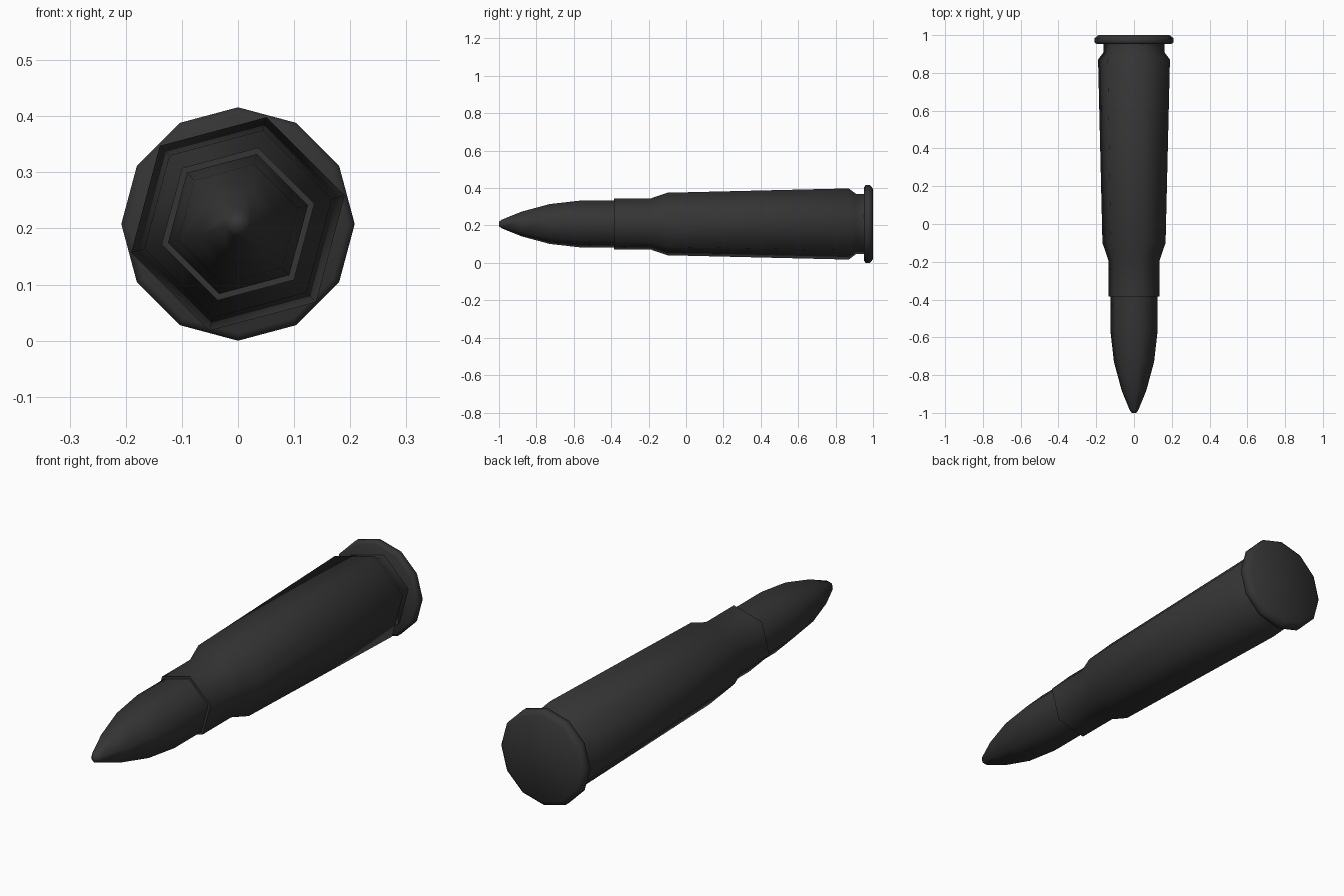
import bpy, bmesh, math

if "Cube" in bpy.data.objects:
    bpy.data.objects.remove(bpy.data.objects["Cube"])

dark = bpy.data.materials.new("dark_metal")
dark.diffuse_color = (0.035, 0.035, 0.035, 1)
dark.use_nodes = True
dark.node_tree.nodes["Principled BSDF"].inputs["Base Color"].default_value = dark.diffuse_color
AXIS_Z = 0.208


def lathe(name, profile, sides, phase):
    """Closed prism-like solid turned around the Y axis; profile = (y, radius)."""
    bm = bmesh.new()
    rings = []
    for y, r in profile:
        ring = []
        for i in range(sides):
            a = math.radians(phase) + 2 * math.pi * i / sides
            ring.append(bm.verts.new((r * math.cos(a), y, AXIS_Z + r * math.sin(a))))
        rings.append(ring)
    for lo, hi in zip(rings, rings[1:]):
        for i in range(sides):
            j = (i + 1) % sides
            bm.faces.new((lo[i], lo[j], hi[j], hi[i]))
    bm.faces.new(rings[0])
    bm.faces.new(rings[-1])
    bmesh.ops.recalc_face_normals(bm, faces=bm.faces)
    me = bpy.data.meshes.new(name)
    bm.to_mesh(me)
    bm.free()
    ob = bpy.data.objects.new(name, me)
    bpy.context.collection.objects.link(ob)
    me.materials.append(dark)
    bpy.ops.object.select_all(action='DESELECT')
    bpy.context.view_layer.objects.active = ob
    ob.select_set(True)
    bpy.ops.object.shade_smooth_by_angle(angle=math.radians(63))
    return ob


# pointed tip, six sided
lathe("bullet_tip", [(-1.0, 0.012), (-0.985, 0.024), (-0.88, 0.068), (-0.73, 0.11),
                     (-0.57, 0.129), (-0.383, 0.129)], 6, 15)

# tapered case with neck, shoulder and extractor groove
lathe("case", [(-0.385, 0.141), (-0.19, 0.141), (-0.10, 0.173), (0.87, 0.197),
               (0.91, 0.166), (0.955, 0.166)], 6, 15)

# twelve sided chamfered base rim
lathe("rim", [(0.952, 0.195), (0.96, 0.208), (0.984, 0.208), (1.0, 0.188)], 12, 0)
